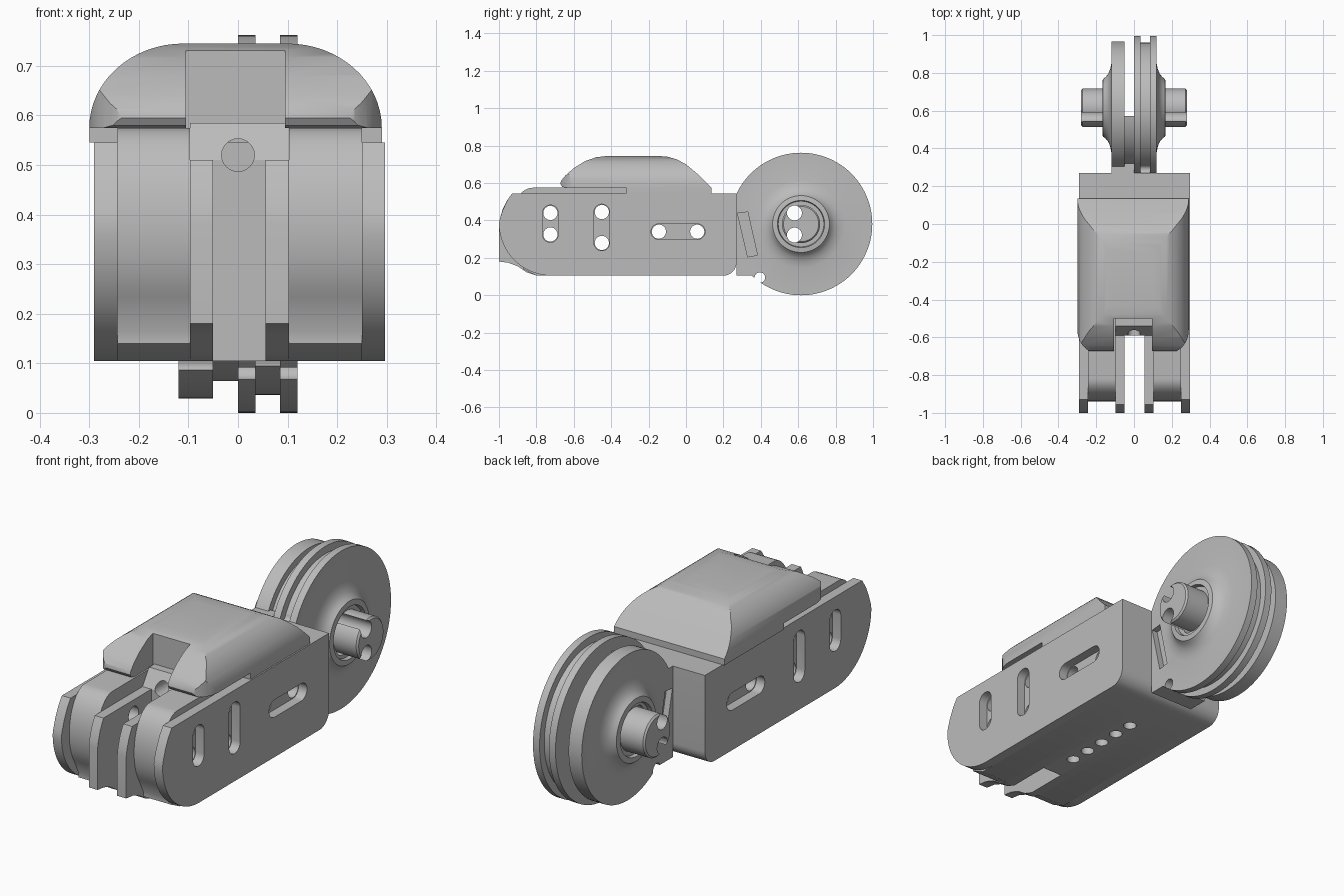
import bpy, bmesh
from math import sin, cos, radians, pi
from mathutils import Vector

if "Cube" in bpy.data.objects:
    bpy.data.objects.remove(bpy.data.objects["Cube"], do_unlink=True)

GREY = (0.5, 0.5, 0.5, 1)
mat = bpy.data.materials.new("machined grey")
mat.use_nodes = True
mat.diffuse_color = GREY
mat.node_tree.nodes["Principled BSDF"].inputs["Base Color"].default_value = GREY


def arc(cx, cy, rx, ry, start, end, n=16):
    steps = [radians(start + (end - start) * i / n) for i in range(n + 1)]
    return [(cx + rx * cos(a), cy + ry * sin(a)) for a in steps]


def place(axis, a, b, d):
    """Put a profile point at depth d along the given axis."""
    return {"x": (d, a, b), "y": (a, d, b), "z": (a, b, d)}[axis]


def add_prism(bm, axis, pts, lo, hi):
    base = bm.faces.new([bm.verts.new(place(axis, a, b, lo)) for a, b in pts])
    ext = bmesh.ops.extrude_face_region(bm, geom=[base])["geom"]
    move = Vector(place(axis, 0, 0, hi - lo))
    bmesh.ops.translate(bm, vec=move, verts=[g for g in ext if isinstance(g, bmesh.types.BMVert)])


def make(name, bm):
    bmesh.ops.recalc_face_normals(bm, faces=bm.faces)
    me = bpy.data.meshes.new(name)
    bm.to_mesh(me)
    bm.free()
    me.materials.append(mat)
    ob = bpy.data.objects.new(name, me)
    bpy.context.collection.objects.link(ob)
    return ob


def prisms(name, *items):
    bm = bmesh.new()
    for item in items:
        add_prism(bm, *item)
    return make(name, bm)


def lathe(name, profile, cy, cz, n=96):
    """Spin an (x, radius) profile about the x axis through (cy, cz)."""
    bm = bmesh.new()
    rings = []
    for x, r in profile:
        rings.append([bm.verts.new((x, cy + r * cos(2 * pi * i / n), cz + r * sin(2 * pi * i / n)))
                      for i in range(n)])
    for p, q in zip(rings, rings[1:]):
        for i in range(n):
            j = (i + 1) % n
            bm.faces.new((p[i], p[j], q[j], q[i]))
    bm.faces.new(rings[0])
    bm.faces.new(rings[-1])
    return make(name, bm)


def carve(ob, cutters, operation="DIFFERENCE"):
    for c in cutters:
        c.hide_render = True
        mod = ob.modifiers.new("carve", "BOOLEAN")
        mod.operation, mod.solver, mod.object = operation, "EXACT", c
    bpy.context.view_layer.update()
    result = ob.evaluated_get(bpy.context.evaluated_depsgraph_get())
    me = bpy.data.meshes.new_from_object(result)
    ob.modifiers.clear()
    ob.data = me
    return ob


def circle(y, z, r):
    return arc(y, z, r, r, 0, 345, 23)


def capsule(y0, z0, y1, z1, r):
    if y0 == y1:
        return arc(y1, z1, r, r, 0, 180) + arc(y0, z0, r, r, 180, 360)
    return arc(y1, z1, r, r, -90, 90) + arc(y0, z0, r, r, 90, 270)


# Cutters: side slots, cross holes, cable bore and underside screw holes
slots = [(-0.725, 0.325, -0.725, 0.44), (-0.45, 0.28, -0.45, 0.445), (-0.145, 0.34, 0.06, 0.34)]
side_cuts, hole_cuts = [], []
for y0, z0, y1, z1 in slots:
    outline = capsule(y0, z0, y1, z1, 0.042)
    side_cuts += [("x", outline, -0.4, -0.245), ("x", outline, 0.252, 0.4)]
    hole_cuts += [("x", circle(y, z, 0.038), -0.5, 0.5) for y, z in ((y0, z0), (y1, z1))]
slot_cutter = prisms("slot_cutter", *side_cuts)
hole_cutter = prisms("hole_cutter", *hole_cuts)
bore_cutter = prisms("bore_cutter", ("y", circle(0, 0.52, 0.033), -0.8, -0.3),
                     *[("z", circle(0, -0.44 + 0.1025 * i, 0.03), 0, 0.16) for i in range(5)])

# Body: a stack of side-profile slabs
rear = arc(0.2, 0.175, 0.07, 0.07, -90, 0, 8) + [(0.27, 0.545)]
cheek = rear + [(-0.93, 0.545), (-0.957, 0.505), (-0.98, 0.455), (-0.995, 0.41)] \
    + arc(-0.72, 0.385, 0.28, 0.28, 180, 270)
drum = rear + [(-0.32, 0.545), (-0.32, 0.575)] + arc(-0.82, 0.375, 0.12, 0.2, 90, 225) \
    + [(-0.87, 0.165), (-0.87, 0.14), (-0.8, 0.105)]
block_top = [(-0.45, 0.545), (-0.45, 0.585), (-0.54, 0.585), (-0.59, 0.51)]
prong = rear + block_top + [(-0.955, 0.51), (-0.98, 0.46), (-0.995, 0.41), (-1, 0.38)] \
    + [(-1, 0.18), (-0.95, 0.174), (-0.9, 0.155), (-0.85, 0.122), (-0.8, 0.105)]
web = rear + block_top + [(-0.59, 0.105)]
slabs = [("right_cheek", cheek, -0.29, -0.243), ("right_drum", drum, -0.243, -0.097),
         ("right_prong", prong, -0.097, -0.05), ("centre_web", web, -0.05, 0.055),
         ("left_prong", prong, 0.055, 0.103), ("left_drum", drum, 0.103, 0.25),
         ("left_cheek", cheek, 0.25, 0.297)]
parts = []
for name, profile, lo, hi in slabs:
    cutters = [hole_cutter]
    if "cheek" in name:
        cutters.append(slot_cutter)
    if "web" in name:
        cutters.append(bore_cutter)
    parts.append(carve(prisms(name, ("x", profile, lo, hi)), cutters))

# Domed cap: side, front and plan outlines intersected, then notched at the front
side = [(0.135, 0.545), (0.135, 0.575), (0.06, 0.65), (0, 0.7), (-0.05, 0.727), (-0.1, 0.741),
        (-0.15, 0.745), (-0.42, 0.745), (-0.48, 0.738), (-0.54, 0.717), (-0.6, 0.68),
        (-0.645, 0.64), (-0.668, 0.612), (-0.672, 0.595), (-0.662, 0.58), (-0.645, 0.575),
        (-0.32, 0.575), (-0.32, 0.545)]
front = [(0.29, 0.5), (0.29, 0.575)] + arc(0.1, 0.575, 0.19, 0.17, 0, 90)[1:] \
    + arc(-0.11, 0.575, 0.19, 0.17, 90, 180) + [(-0.3, 0.5)]
plan = [(0.29, 0.2), (-0.3, 0.2)] + arc(-0.2, -0.56, 0.1, 0.12, 180, 270, 10) \
    + arc(0.19, -0.56, 0.1, 0.12, 270, 360, 10)
front_shape = prisms("cap_front_shape", ("y", front, -0.9, 0.4))
plan_shape = prisms("cap_plan_shape", ("z", plan, 0.4, 0.9))
notch = prisms("cap_notch", ("x", [(-0.9, 0.5), (-0.5, 0.5), (-0.5, 0.9), (-0.9, 0.9)], -0.105, 0.095))
cap = prisms("domed_cap", ("x", side, -0.5, 0.5))
carve(cap, [front_shape, plan_shape], "INTERSECT")
parts.append(carve(cap, [notch]))

# Pulley wheel: two discs with flared hubs and notched pins
CY, CZ = 0.615, 0.381
hub = [(0.12, 0.235), (0.126, 0.205), (0.136, 0.18), (0.15, 0.163), (0.165, 0.152), (0.168, 0.126),
       (0.15, 0.122), (0.15, 0.102), (0.272, 0.102), (0.28, 0.094)]
grooved = [(0, 0.381), (0.035, 0.381), (0.035, 0.345), (0.085, 0.345), (0.085, 0.381), (0.12, 0.381)]
plain = [(-0.05, 0.352), (-0.12, 0.352)]
key_holes = prisms("key_hole_cutter", *[("x", circle(0.58, z, 0.04), -0.5, 0.5) for z in (0.44, 0.322)])
lean = [(0.275, 0.44), (0.33, 0.445), (0.382, 0.215), (0.33, 0.205)]
lean_slots = prisms("leaning_slot_cutter", ("x", lean, -0.3, -0.09), ("x", lean, 0.09, 0.3))
cable = prisms("cable_cutter", ("x", circle(0.288, 0.552, 0.026), 0.035, 0.085),
               ("x", circle(0.395, 0.095, 0.028), -0.3, 0.3))
wheel_cuts = [key_holes, lean_slots, cable]
parts.append(carve(lathe("grooved_wheel", grooved + hub, CY, CZ), wheel_cuts))
parts.append(carve(lathe("plain_wheel", plain + [(-x, r) for x, r in hub], CY, CZ), wheel_cuts))

# Spacer between the discs, and the neck joining them to the body
spacer = arc(CY, CZ, 0.32, 0.32, 98, 262, 32) + [(0.57, 0.44), (0.5, 0.5)]
parts.append(carve(prisms("wheel_spacer", ("x", spacer, -0.05, 0)), [key_holes]))
neck = [(0.27, 0.105), (0.39, 0.105), (0.37, 0.2), (0.32, 0.45), (0.32, 0.545), (0.27, 0.545)]
parts.append(carve(prisms("neck", ("x", neck, -0.119, 0.119)), [lean_slots, cable]))

# Remove helpers and smooth the curved faces
for ob in (slot_cutter, hole_cutter, bore_cutter, front_shape, plan_shape, notch, *wheel_cuts):
    bpy.data.objects.remove(ob, do_unlink=True)
bpy.ops.object.select_all(action="DESELECT")
for ob in parts:
    ob.select_set(True)
bpy.context.view_layer.objects.active = parts[0]
bpy.ops.object.shade_smooth_by_angle(angle=radians(30))
